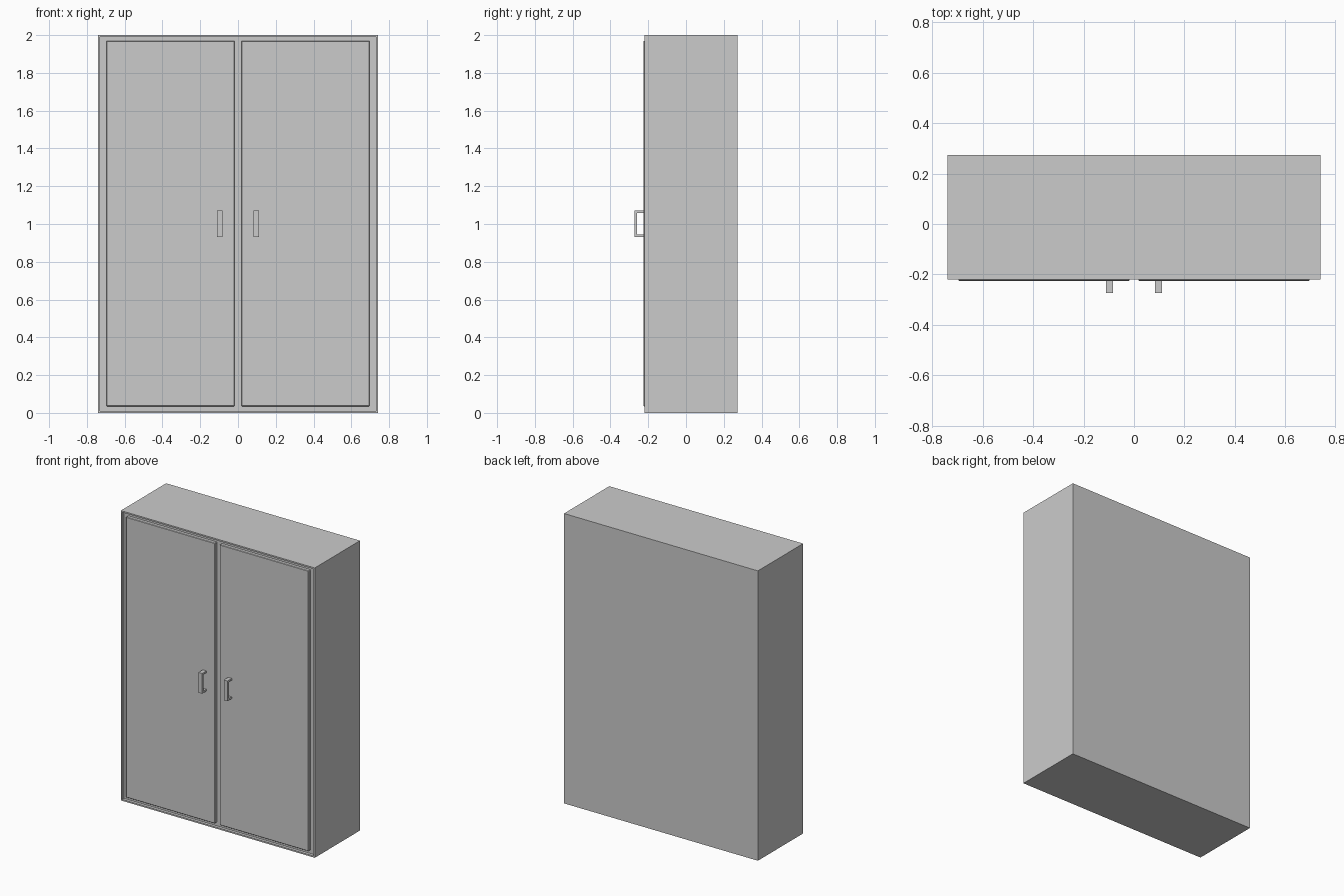
import bpy, bmesh

if "Cube" in bpy.data.objects:
    bpy.data.objects.remove(bpy.data.objects["Cube"])

def make_object(name, bm):
    bmesh.ops.recalc_face_normals(bm, faces=bm.faces)
    mesh = bpy.data.meshes.new(name)
    bm.to_mesh(mesh)
    bm.free()
    obj = bpy.data.objects.new(name, mesh)
    bpy.context.collection.objects.link(obj)
    return obj

def box_bm(x0, x1, y0, y1, z0, z1):
    bm = bmesh.new()
    bmesh.ops.create_cube(bm, size=1)
    for v in bm.verts:
        v.co = (x1 if v.co.x > 0 else x0,
                y1 if v.co.y > 0 else y0,
                z1 if v.co.z > 0 else z0)
    return bm

FRONT, BACK, DOOR, GRIP = -0.22, 0.273, -0.226, -0.273

# Cabinet body: solid box with a thin rim around a shallow front recess
bm = box_bm(-0.74, 0.74, FRONT, BACK, 0, 2)
bm.normal_update()
face = min(bm.faces, key=lambda f: f.calc_center_median().y)
bmesh.ops.inset_region(bm, faces=[face], thickness=0.014)
panel = bmesh.ops.extrude_discrete_faces(bm, faces=[face])["faces"][0]
bmesh.ops.translate(bm, verts=panel.verts, vec=(0, 0.02, 0))
make_object("cabinet_body", bm)

for side, s in (("left", -1), ("right", 1)):
    # Door slab standing slightly proud of the rim
    xs = sorted((s * 0.018, s * 0.697))
    door = make_object(side + "_door", box_bm(*xs, DOOR, FRONT + 0.02, 0.035, 1.97))
    bevel = door.modifiers.new("edge_bevel", 'BEVEL')
    bevel.width = 0.003
    bevel.segments = 1

    # Handle: C-shaped side profile extruded across its width
    y_in = GRIP + 0.014
    profile = [(DOOR, 0.932), (GRIP, 0.932), (GRIP, 1.072), (DOOR, 1.072),
               (DOOR, 1.059), (y_in, 1.059), (y_in, 0.945), (DOOR, 0.945)]
    x0 = s * 0.097 - 0.014
    bm = bmesh.new()
    face = bm.faces.new([bm.verts.new((x0, y, z)) for y, z in profile])
    ext = bmesh.ops.extrude_face_region(bm, geom=[face])["geom"]
    bmesh.ops.translate(bm, vec=(0.028, 0, 0),
                        verts=[g for g in ext if isinstance(g, bmesh.types.BMVert)])
    make_object(side + "_handle", bm)
